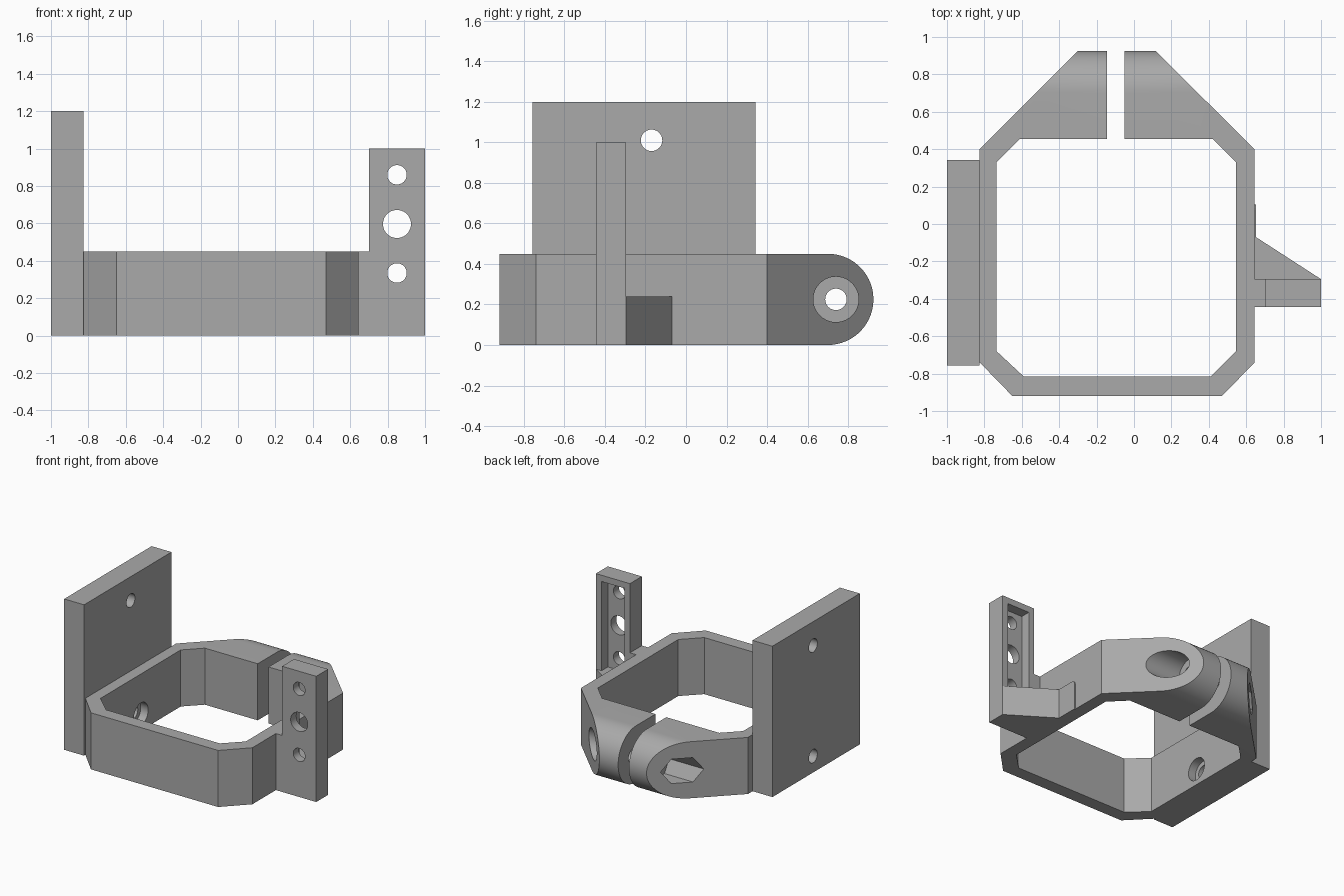
import bpy, bmesh, math
from mathutils import Vector

if "Cube" in bpy.data.objects:
    bpy.data.objects.remove(bpy.data.objects["Cube"], do_unlink=True)

grey = bpy.data.materials.new("plain grey")
grey.use_nodes = True
colour = (0.4, 0.4, 0.4, 1)
grey.diffuse_color = colour
grey.node_tree.nodes["Principled BSDF"].inputs["Base Color"].default_value = colour


def prism(name, pts, axis, lo, hi):
    """Extrude a 2D outline along an axis; outline uses the other two axes in order."""
    def place(p, h):
        c = list(p)
        c.insert("xyz".index(axis), h)
        return Vector(c)
    bm = bmesh.new()
    face = bm.faces.new([bm.verts.new(place(p, lo)) for p in pts])
    ext = bmesh.ops.extrude_face_region(bm, geom=[face])
    new = [v for v in ext["geom"] if isinstance(v, bmesh.types.BMVert)]
    bmesh.ops.translate(bm, verts=new, vec=place((0, 0), hi - lo))
    bmesh.ops.recalc_face_normals(bm, faces=bm.faces)
    mesh = bpy.data.meshes.new(name)
    bm.to_mesh(mesh)
    bm.free()
    mesh.materials.append(grey)
    ob = bpy.data.objects.new(name, mesh)
    bpy.context.collection.objects.link(ob)
    return ob


def rect(a0, a1, b0, b1):
    return [(a0, b0), (a1, b0), (a1, b1), (a0, b1)]


def arc(a, b, r, n=40, start=0.0, sweep=math.tau):
    steps = n if sweep >= math.tau else n - 1
    return [(a + r * math.cos(start + sweep * i / steps),
             b + r * math.sin(start + sweep * i / steps)) for i in range(n)]


def combine(ob, tools, operation="DIFFERENCE"):
    """Apply boolean tools to a part, then discard the tools."""
    for tool in tools:
        mod = ob.modifiers.new("cut", "BOOLEAN")
        mod.operation, mod.solver, mod.object = operation, "EXACT", tool
        deps = bpy.context.evaluated_depsgraph_get()
        mesh = bpy.data.meshes.new_from_object(ob.evaluated_get(deps))
        ob.modifiers.clear()
        ob.data = mesh
        bpy.data.objects.remove(tool, do_unlink=True)


H = 0.45          # ring height
MID = H / 2
BOLT_Y = 0.74

# Clamp ring: faceted outline limited by a side profile with a round back
ring = prism("clamp_ring", [(-0.65, -0.92), (0.47, -0.92), (0.645, -0.74), (0.645, 0.4),
                            (0.115, 0.925), (-0.3, 0.925), (-0.825, 0.4), (-0.825, -0.74)],
             "z", -0.1, H + 0.1)
side = [(-1, 0)] + arc(0.7, MID, MID, 32, -math.pi / 2, math.pi) + [(-1, H)]
combine(ring, [prism("side_limit", side, "x", -1, 1)], "INTERSECT")

# Ring opening, split, bolt hole, round bolt seat, hexagonal nut pocket, screw seat
combine(ring, [
    prism("opening", [(-0.59, -0.815), (0.41, -0.815), (0.545, -0.68), (0.545, 0.33),
                      (0.42, 0.455), (-0.61, 0.455), (-0.735, 0.33), (-0.735, -0.68)],
          "z", -0.2, H + 0.2),
    prism("split", rect(-0.145, -0.05, 0.3, 1.1), "z", -0.2, H + 0.2),
    prism("bolt_hole", arc(BOLT_Y, MID, 0.053), "x", -0.9, 0.9),
    prism("bolt_seat", arc(BOLT_Y, MID, 0.112), "x", 0.1, 0.9),
    prism("nut_pocket", arc(BOLT_Y, MID, 0.112, 6), "x", -0.9, -0.29),
    prism("screw_seat", arc(-0.17, 0.13, 0.09), "x", -0.8, -0.6),
    prism("screw_hole", arc(-0.17, 0.13, 0.053), "x", -0.9, -0.7),
])

# Mounting plate with two screw holes
plate = prism("mounting_plate", rect(-0.757, 0.342, 0, 1.2), "x", -1, -0.825)
combine(plate, [prism("plate_hole", arc(-0.17, z, 0.053), "x", -1.2, -0.6)
                for z in (0.13, 1.01)])

# Upright bracket with a recessed back and three holes
upright = prism("upright_bracket", [(0.645, 0), (1, 0), (1, 1), (0.7, 1), (0.7, H), (0.645, H)],
                "y", -0.445, -0.295)
combine(upright, [prism("recess", rect(0.75, 0.95, 0.24, 0.95), "y", -0.375, -0.2)]
        + [prism("bracket_hole", arc(0.85, z, r), "y", -0.6, -0.1)
           for z, r in ((0.86, 0.052), (0.597, 0.075), (0.335, 0.052))])

# Sloping brace behind the upright, and its thin pad on the ring wall
prism("brace", [(0.645, -0.295), (1, -0.295), (0.652, -0.07), (0.645, -0.07)], "z", 0, 0.24)
pad = [(-0.07, 0), (0.105, 0)] + arc(0.075, 0.21, 0.03, 6, 0, math.pi / 2) + [(-0.07, 0.24)]
prism("brace_pad", pad, "x", 0.645, 0.652)

# Smooth round surfaces, keep hard edges crisp
for ob in (ring, plate, upright):
    bpy.ops.object.select_all(action="DESELECT")
    ob.select_set(True)
    bpy.context.view_layer.objects.active = ob
    bpy.ops.object.shade_smooth_by_angle(angle=math.radians(25))
